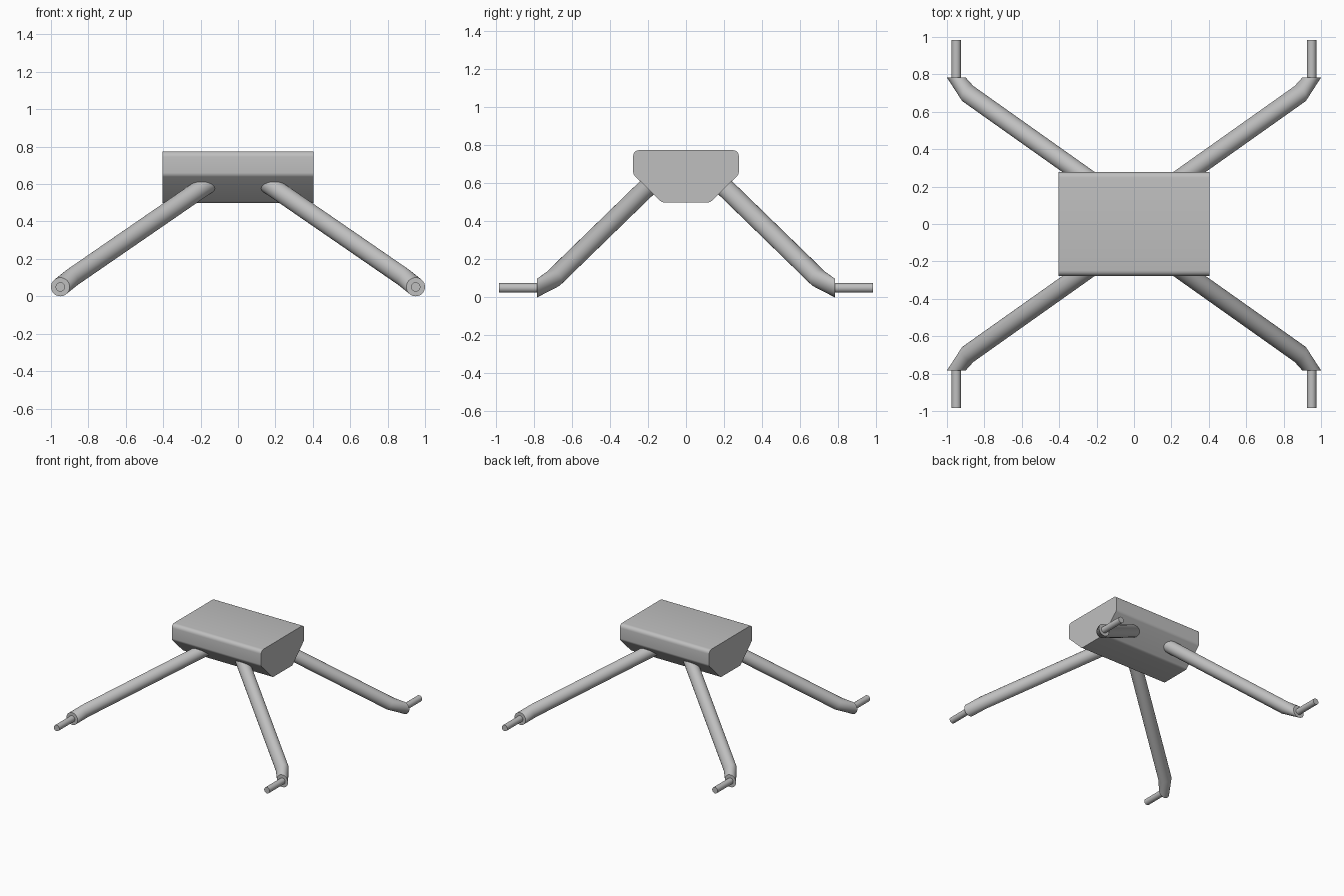
import bpy, bmesh, math
from mathutils import Vector

cube = bpy.data.objects.get("Cube")
if cube:
    bpy.data.objects.remove(cube, do_unlink=True)

# Single grey material
grey = bpy.data.materials.new("grey")
grey.use_nodes = True
color = (0.52, 0.52, 0.52, 1)
grey.diffuse_color = color
grey.node_tree.nodes["Principled BSDF"].inputs["Base Color"].default_value = color


def add_object(name, bm, mirrored=False):
    bmesh.ops.recalc_face_normals(bm, faces=bm.faces[:])
    mesh = bpy.data.meshes.new(name)
    bm.to_mesh(mesh)
    bm.free()
    mesh.materials.append(grey)
    obj = bpy.data.objects.new(name, mesh)
    bpy.context.collection.objects.link(obj)
    bpy.ops.object.select_all(action="DESELECT")
    obj.select_set(True)
    bpy.context.view_layer.objects.active = obj
    bpy.ops.object.shade_smooth_by_angle(angle=math.radians(35))
    if mirrored:
        mirror = obj.modifiers.new("four corners", "MIRROR")
        mirror.use_axis = (True, True, False)
        mirror.use_mirror_merge = False
    return obj


def tube(name, radius, stations, sides=32):
    """Loft circles through (centre, normal) stations and cap both ends."""
    bm = bmesh.new()
    rings = []
    for centre, normal in stations:
        n = Vector(normal).normalized()
        u = (Vector((0, 0, 1)) - n * n.z).normalized()
        v = n.cross(u)
        angles = [math.tau * i / sides for i in range(sides)]
        rings.append([bm.verts.new(Vector(centre) + radius * (u * math.cos(a) + v * math.sin(a)))
                      for a in angles])
    for low, high in zip(rings, rings[1:]):
        for i in range(sides):
            j = (i + 1) % sides
            bm.faces.new((low[i], low[j], high[j], high[i]))
    bm.faces.new(rings[0])
    bm.faces.new(rings[-1])
    return add_object(name, bm, mirrored=True)


# Body: keel-shaped profile extruded along x, long edges rounded
half = [(0.127, 0.5), (0.278, 0.648), (0.278, 0.775)]
profile = half + [(-y, z) for y, z in reversed(half)]
bm = bmesh.new()
end = bm.faces.new([bm.verts.new((-0.403, y, z)) for y, z in profile])
side = bmesh.ops.extrude_face_region(bm, geom=[end])["geom"]
bmesh.ops.translate(bm, vec=(0.806, 0, 0),
                    verts=[g for g in side if isinstance(g, bmesh.types.BMVert)])
for top, offset in ((True, 0.03), (False, 0.012)):
    long_edges = [e for e in bm.edges
                  if abs(e.verts[0].co.x - e.verts[1].co.x) > 0.5
                  and (e.verts[0].co.z > 0.7) == top]
    bmesh.ops.bevel(bm, geom=long_edges, offset=offset, segments=5,
                    profile=0.5, affect="EDGES")
add_object("body", bm)

# Legs: splayed tubes with a short bent ankle ending in a flat disc
root, knee, foot = (0.13, 0.16, 0.622), (0.888, 0.697, 0.1), (0.95, 0.783, 0.05)
slope = Vector(knee) - Vector(root)
forward = (0, 1, 0)
tube("legs", 0.05, [(root, slope), (knee, slope), (foot, forward)])

# Axle pins at the ends of the legs
tube("axle_pins", 0.025, [((0.95, 0.77, 0.05), forward), ((0.95, 0.983, 0.05), forward)], 24)
